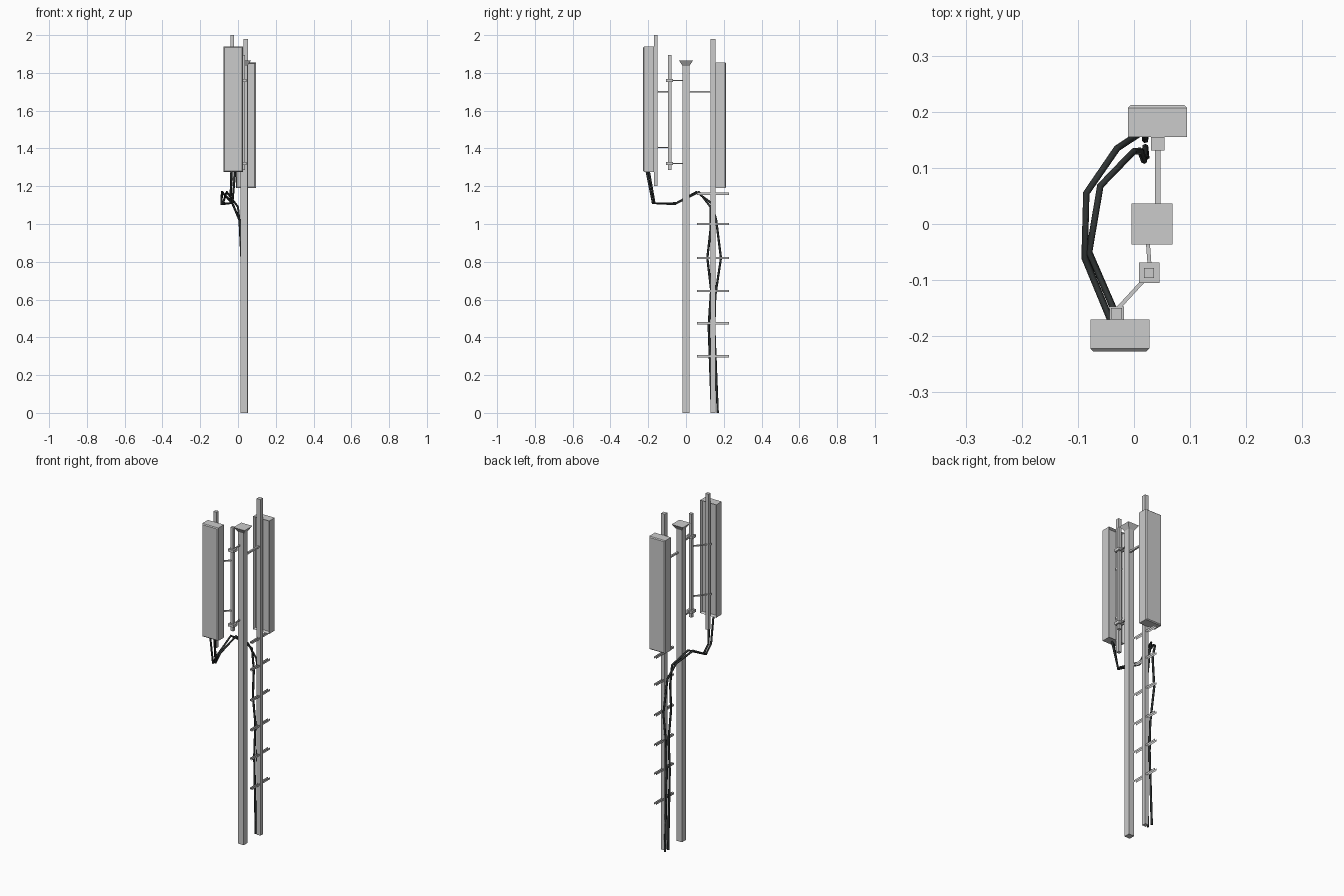
import bpy, bmesh
from mathutils import Vector

if "Cube" in bpy.data.objects:
    bpy.data.objects.remove(bpy.data.objects["Cube"])

dark = bpy.data.materials.new("cable_black")
dark.diffuse_color = (0.03, 0.035, 0.035, 1)
dark.use_nodes = True
dark.node_tree.nodes["Principled BSDF"].inputs["Base Color"].default_value = dark.diffuse_color


def make(name, bm):
    me = bpy.data.meshes.new(name)
    bmesh.ops.recalc_face_normals(bm, faces=bm.faces[:])
    bm.to_mesh(me)
    bm.free()
    ob = bpy.data.objects.new(name, me)
    bpy.context.collection.objects.link(ob)
    return ob


def prism(name, x, y, z0, z1, w0, w1=None):
    """Square post, optionally flared toward the top."""
    w1 = w1 or w0
    bm = bmesh.new()
    rings = [[bm.verts.new((x + sx * w / 2, y + sy * w / 2, z))
              for sx, sy in ((-1, -1), (1, -1), (1, 1), (-1, 1))]
             for z, w in ((z0, w0), (z1, w1))]
    for i in range(4):
        j = (i + 1) % 4
        bm.faces.new((rings[0][i], rings[0][j], rings[1][j], rings[1][i]))
    bm.faces.new(rings[0])
    bm.faces.new(rings[1])
    return make(name, bm)


def bar(name, a, b, w):
    """Square bar between two points."""
    a, b = Vector(a), Vector(b)
    bm = bmesh.new()
    bmesh.ops.create_cube(bm, size=1)
    bmesh.ops.scale(bm, vec=(w, w, (b - a).length), verts=bm.verts)
    ob = make(name, bm)
    ob.rotation_mode = 'QUATERNION'
    ob.rotation_quaternion = (b - a).to_track_quat('Z', 'Y')
    ob.location = (a + b) / 2
    return ob


def antenna(name, x, y, z, back):
    """Panel with bevelled front edges and a recessed back facing 'back' (+1/-1 in y)."""
    bm = bmesh.new()
    bmesh.ops.create_cube(bm, size=1)
    bmesh.ops.scale(bm, vec=(0.105, 0.057, 0.665), verts=bm.verts)
    bmesh.ops.translate(bm, vec=(x, y, z), verts=bm.verts)
    front = min(bm.faces, key=lambda f: f.calc_center_median().y * back)
    bmesh.ops.bevel(bm, geom=front.edges[:], offset=0.005, segments=1, affect='EDGES')
    rear = max(bm.faces, key=lambda f: f.calc_center_median().y * back)
    bmesh.ops.inset_region(bm, faces=[rear], thickness=0.009)
    bmesh.ops.translate(bm, vec=(0, -0.014 * back, 0), verts=rear.verts)
    return make(name, bm)


def cable(name, pts, r=0.006):
    cu = bpy.data.curves.new(name, 'CURVE')
    cu.dimensions = '3D'
    cu.bevel_depth = r
    cu.bevel_resolution = 1
    cu.use_fill_caps = True
    sp = cu.splines.new('POLY')
    sp.points.add(len(pts) - 1)
    for p, co in zip(sp.points, pts):
        p.co = (*co, 1)
    cu.materials.append(dark)
    bpy.context.collection.objects.link(bpy.data.objects.new(name, cu))


# Upright posts
prism("main_pole", 0.032, 0, 0, 1.84, 0.036)
prism("pole_cap", 0.032, 0, 1.835, 1.865, 0.034, 0.073)
prism("rear_pipe", 0.042, 0.143, 0, 1.98, 0.024)
prism("front_pipe", -0.031, -0.16, 1.20, 2.0, 0.02)
prism("middle_pipe", 0.027, -0.087, 1.285, 1.895, 0.018)

# Panels
antenna("front_panel", -0.025, -0.1985, 1.6075, 1)
antenna("rear_panel", 0.042, 0.1835, 1.5225, -1)

# Mounting arms and clamps
bar("rear_arm", (0.042, 0.01, 1.70), (0.042, 0.135, 1.70), 0.01)
for z in (1.32, 1.76):
    bar("pole_arm", (0.023, -0.01, z), (0.029, -0.09, z), 0.007)
    prism("middle_clamp", 0.027, -0.087, z - 0.008, z + 0.008, 0.036)
for z in (1.405, 1.70):
    bar("front_arm", (-0.031, -0.153, z), (0.027, -0.09, z), 0.007)
    prism("front_clamp", -0.031, -0.16, z - 0.006, z + 0.006, 0.026)

# Ladder rungs: paired thin strips on the rear pipe
for z in (0.30, 0.475, 0.645, 0.82, 1.0, 1.16):
    bm = bmesh.new()
    for x in (0.036, 0.048):
        bm.faces.new([bm.verts.new((x, y, z + dz)) for y, dz in
                      ((0.058, -0.006), (0.227, -0.006), (0.227, 0.006), (0.058, 0.006))])
    make("ladder_rung", bm)

# Cables from the front panel, around the pole and down the rear pipe
cable("cable_outer", [(-0.035, -0.208, 1.275), (-0.04, -0.176, 1.11), (-0.088, -0.06, 1.105),
                      (-0.085, 0.055, 1.17), (-0.03, 0.135, 1.11), (0.008, 0.16, 1.02),
                      (0.018, 0.185, 0.82), (0.02, 0.155, 0.62), (0.02, 0.15, 0.45),
                      (0.02, 0.168, 0)])
cable("cable_inner", [(-0.015, -0.196, 1.275), (-0.03, -0.166, 1.11), (-0.08, -0.05, 1.11),
                      (-0.06, 0.068, 1.17), (0.0, 0.13, 1.09), (0.012, 0.13, 0.97),
                      (0.018, 0.113, 0.82), (0.02, 0.133, 0.65), (0.022, 0.12, 0.46),
                      (0.02, 0.137, 0)])
